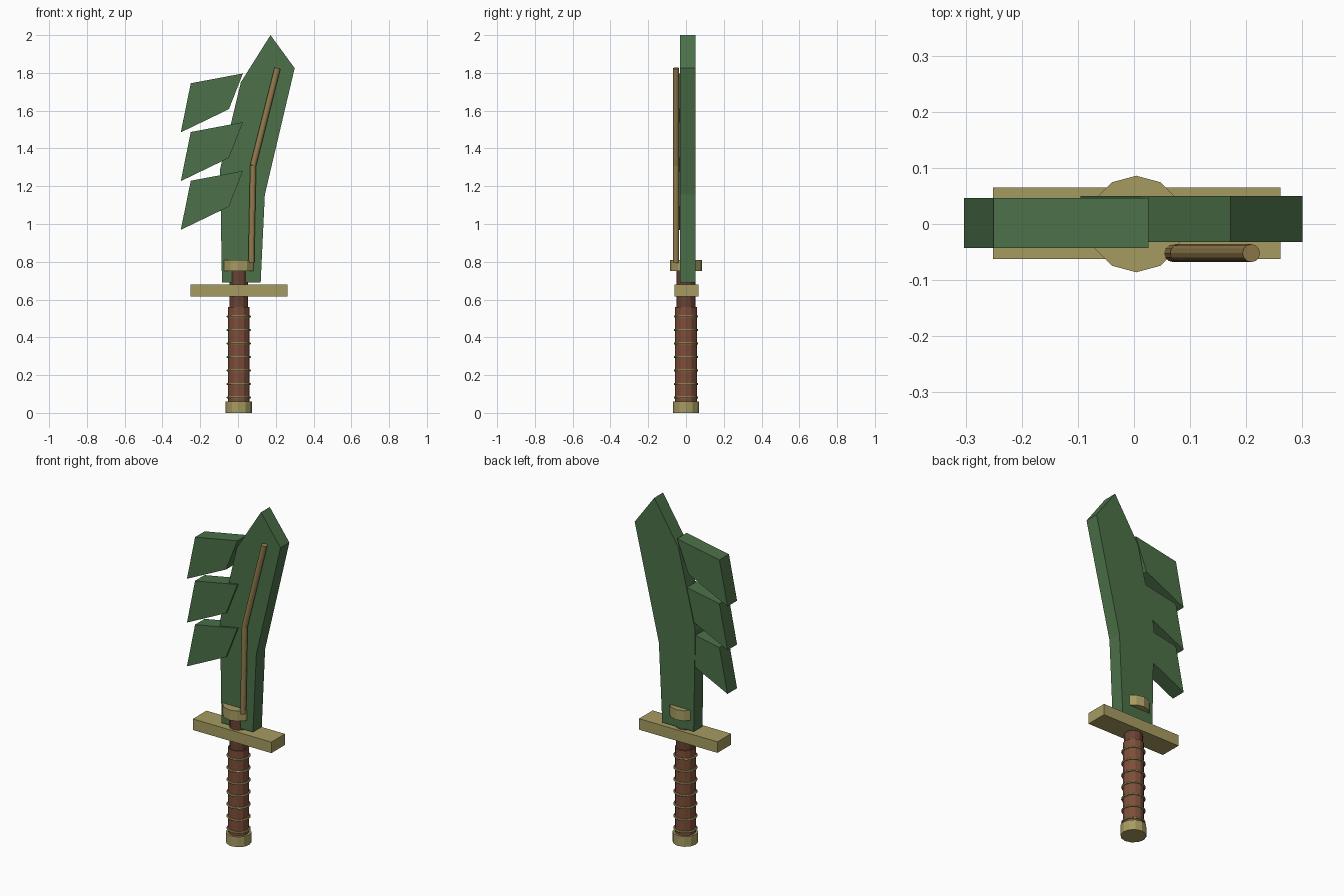
import bpy
import bmesh
import math
from mathutils import Vector

if "Cube" in bpy.data.objects:
    bpy.data.objects.remove(bpy.data.objects["Cube"], do_unlink=True)


def material(name, rgb):
    mat = bpy.data.materials.new(name)
    mat.use_nodes = True
    mat.diffuse_color = (*rgb, 1)
    mat.node_tree.nodes["Principled BSDF"].inputs["Base Color"].default_value = (*rgb, 1)
    return mat


green = material("blade green", (0.072, 0.165, 0.066))
gold = material("dull gold", (0.38, 0.33, 0.12))
brown = material("leather brown", (0.21, 0.075, 0.042))
dark_brown = material("dark wood", (0.14, 0.055, 0.034))
bronze = material("bronze", (0.29, 0.20, 0.075))

AXIS_X = 0.004  # centre line of the handle


def finish(name, bm, mat):
    bmesh.ops.recalc_face_normals(bm, faces=bm.faces)
    mesh = bpy.data.meshes.new(name)
    bm.to_mesh(mesh)
    bm.free()
    mesh.materials.append(mat)
    obj = bpy.data.objects.new(name, mesh)
    bpy.context.collection.objects.link(obj)
    return obj


def plate(name, outline, y0, y1, mat):
    """Extrude an outline in the x-z plane from y0 to y1."""
    bm = bmesh.new()
    face = bm.faces.new([bm.verts.new((x, y0, z)) for x, z in outline])
    new = bmesh.ops.extrude_face_region(bm, geom=[face])["geom"]
    verts = [v for v in new if isinstance(v, bmesh.types.BMVert)]
    bmesh.ops.translate(bm, verts=verts, vec=(0, y1 - y0, 0))
    return finish(name, bm, mat)


def rod(name, start, end, radius, mat, sides=12):
    """Faceted cylinder between two points."""
    start, end = Vector(start), Vector(end)
    axis = end - start
    bm = bmesh.new()
    bmesh.ops.create_cone(bm, cap_ends=True, segments=sides, radius1=radius,
                          radius2=radius, depth=axis.length)
    bm.transform(axis.to_track_quat("Z", "Y").to_matrix().to_4x4())
    bmesh.ops.translate(bm, verts=bm.verts, vec=(start + end) / 2)
    return finish(name, bm, mat)


def upright(name, z0, z1, radius, mat):
    return rod(name, (AXIS_X, 0, z0), (AXIS_X, 0, z1), radius, mat)


# Blade
plate("blade", [(-0.085, 0.69), (0.12, 0.69), (0.142, 1.155), (0.3, 1.825),
                (0.172, 2.0), (0.015, 1.75), (-0.095, 1.29)], -0.032, 0.05, green)

# Three swept teeth on the blade edge
for i in range(3):
    drop = 0.258 * i
    tooth = [(0.026, 1.797), (-0.25, 1.745), (-0.303, 1.485), (-0.048, 1.608)]
    plate(f"blade_tooth_{i + 1}", [(x, z - drop) for x, z in tooth], -0.043, 0.046, green)

# Bent rod along the front of the blade
path = [(0.07, -0.052, 0.795), (0.08, -0.052, 1.31), (0.209, -0.052, 1.825)]
for name, a, b in (("lower_rod", path[0], path[1]), ("upper_rod", path[1], path[2])):
    rod(name, a, b, 0.016, bronze)

# Guard and collar
plate("guard", [(-0.251, 0.615), (0.261, 0.615), (0.261, 0.68), (-0.251, 0.68)],
      -0.062, 0.065, gold)
upright("collar", 0.75, 0.81, 0.086, gold)

# Handle
upright("neck", 0.55, 0.76, 0.05, dark_brown)
upright("grip", 0.05, 0.56, 0.057, brown)
upright("pommel", 0.0, 0.06, 0.069, gold)

# Rings around the grip
for i in range(7):
    z = 0.081 + 0.0717 * i
    bpy.ops.mesh.primitive_torus_add(major_segments=16, minor_segments=6,
                                     major_radius=0.059, minor_radius=0.006,
                                     location=(AXIS_X, 0, z))
    ring = bpy.context.object
    ring.name = f"grip_ring_{i + 1}"
    ring.data.materials.append(gold)
